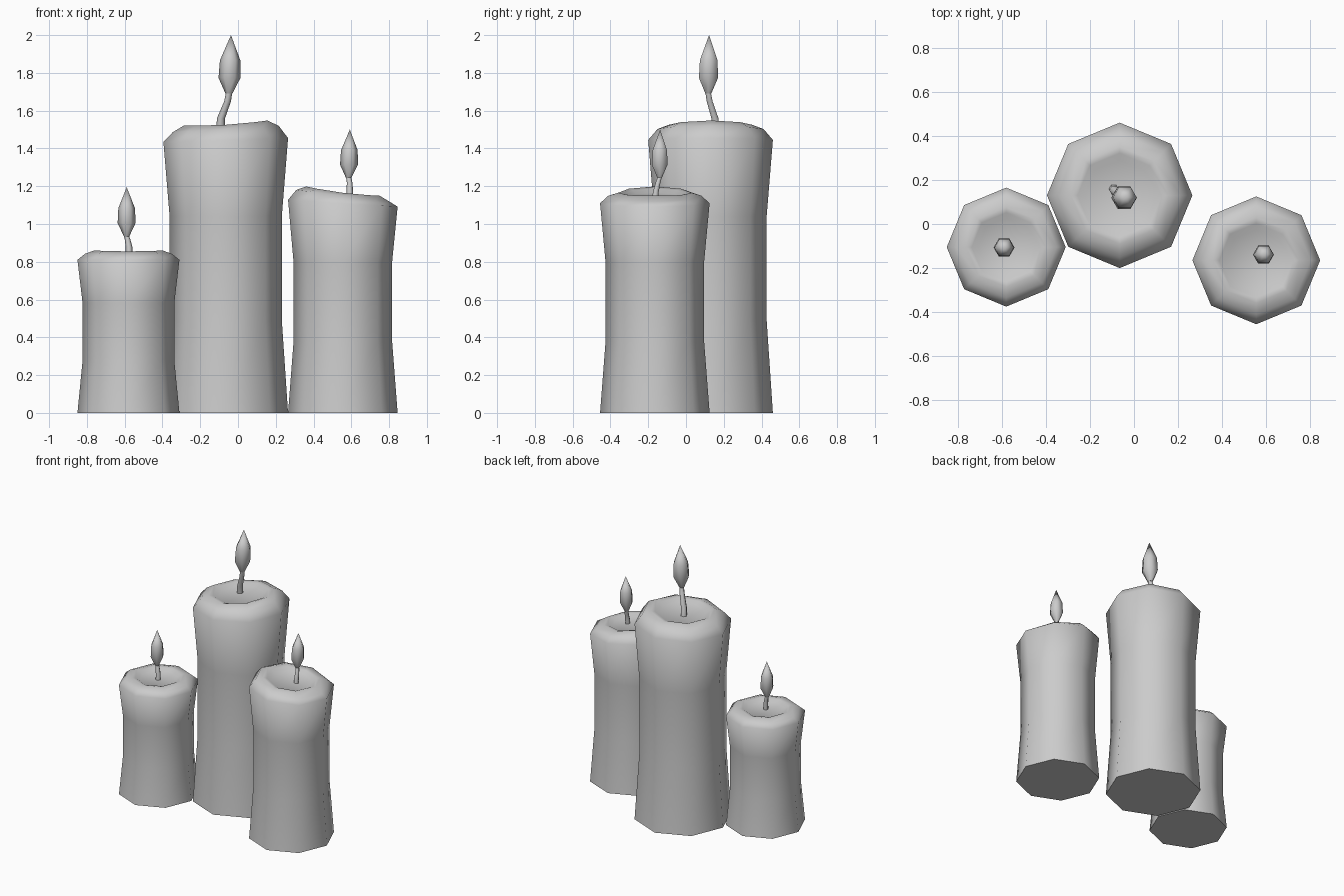
import bpy, bmesh, math
from mathutils import Vector

cube = bpy.data.objects.get("Cube")
if cube:
    bpy.data.objects.remove(cube, do_unlink=True)

grey = bpy.data.materials.new("wax_grey")
grey.use_nodes = True
COLOR = (0.6, 0.6, 0.6, 1)
grey.diffuse_color = COLOR
grey.node_tree.nodes["Principled BSDF"].inputs["Base Color"].default_value = COLOR


def loft(name, rings, sides, lift=None):
    """Join rings of (centre, radius) into a closed tube; lift(ring, dx) tilts a ring."""
    bm = bmesh.new()
    loops = []
    for i, (centre, radius) in enumerate(rings):
        loop = []
        for k in range(sides):
            a = 2 * math.pi * k / sides
            dx, dy = radius * math.cos(a), radius * math.sin(a)
            dz = lift(i, dx) if lift else 0
            loop.append(bm.verts.new(Vector(centre) + Vector((dx, dy, dz))))
        loops.append(loop)
    for low, high in zip(loops, loops[1:]):
        for k in range(sides):
            n = (k + 1) % sides
            bm.faces.new((low[k], low[n], high[n], high[k]))
    bm.faces.new(loops[0][::-1])
    bm.faces.new(loops[-1])
    bmesh.ops.remove_doubles(bm, verts=bm.verts, dist=0.0005)
    bmesh.ops.recalc_face_normals(bm, faces=bm.faces)
    mesh = bpy.data.meshes.new(name)
    bm.to_mesh(mesh)
    bm.free()
    mesh.materials.append(grey)
    obj = bpy.data.objects.new(name, mesh)
    bpy.context.collection.objects.link(obj)
    bpy.ops.object.select_all(action="DESELECT")
    obj.select_set(True)
    bpy.context.view_layer.objects.active = obj
    bpy.ops.object.shade_smooth_by_angle(angle=math.radians(65))


def candle(name, x, y, r, shoulder, rim, tilt, sag, wick, flame_r, tip):
    # Waisted wax body with a rounded rim and a shallow melted pool
    gap = rim - shoulder
    profile = [(1, 0), (0.9, 0.34 * shoulder), (0.9, 0.72 * shoulder),
               (1, shoulder), (0.85, shoulder + 0.72 * gap), (0.67, rim),
               (0.58, rim - 0.005), (0.48, rim - 0.02)]

    def lift(i, dx):
        if i < 3:
            return 0
        return tilt * dx * (0.5 if i == 3 else 1) + (sag * dx * dx if i > 4 else 0)

    loft(name + "_body", [((x, y, z), f * r) for f, z in profile], 8, lift)

    # Bent wick
    loft(name + "_wick", [(p, flame_r * f) for p, f in zip(wick, (0.38, 0.36, 0.3, 0.28))], 6)

    # Faceted flame between the wick end and the tip
    start, end = Vector(wick[-1]), Vector(tip)
    shape = [(0, 0.3), (0.27, 0.97), (0.57, 0.9), (1, 0.003)]
    loft(name + "_flame", [(start.lerp(end, t), flame_r * f) for t, f in shape], 6)


candle("tall_candle", -0.065, 0.13, 0.33, 1.445, 1.525, 0.06, 0.2,
       [(-0.093, 0.16, 1.48), (-0.09, 0.153, 1.56), (-0.055, 0.125, 1.65), (-0.048, 0.118, 1.69)],
       0.06, (-0.037, 0.122, 2.0))
candle("middle_candle", 0.555, -0.165, 0.29, 1.11, 1.165, -0.125, 0.25,
       [(0.592, -0.165, 1.11), (0.592, -0.16, 1.17), (0.591, -0.148, 1.22), (0.586, -0.14, 1.245)],
       0.049, (0.592, -0.137, 1.5))
candle("short_candle", -0.58, -0.105, 0.27, 0.81, 0.855, 0.0, 0.15,
       [(-0.575, -0.115, 0.81), (-0.577, -0.113, 0.88), (-0.585, -0.108, 0.92), (-0.59, -0.107, 0.935)],
       0.049, (-0.589, -0.107, 1.195))
